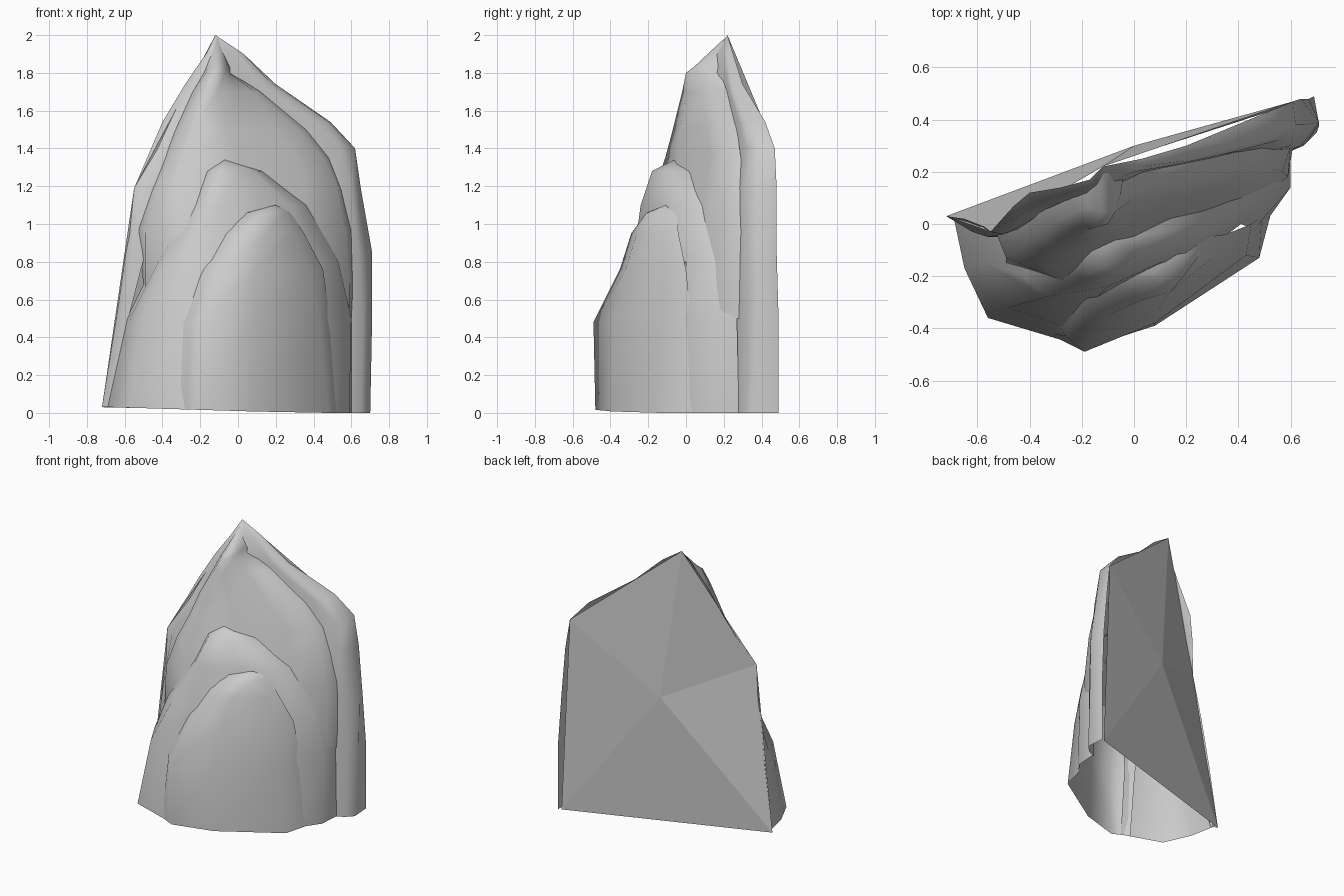
import bpy
import bmesh
from math import radians

# Remove only the default cube
default_cube = bpy.data.objects.get("Cube")
if default_cube:
    bpy.data.objects.remove(default_cube, do_unlink=True)

# One stone colour for the whole boulder
STONE = (0.6, 0.6, 0.6, 1)
stone = bpy.data.materials.new("grey_stone")
stone.use_nodes = True
stone.diffuse_color = STONE
shader = next(node for node in stone.node_tree.nodes if node.type == "BSDF_PRINCIPLED")
shader.inputs["Base Color"].default_value = STONE
shader.inputs["Roughness"].default_value = 0.9


def metres(point):
    """Sections are written in hundredths of a unit."""
    return [value / 100 for value in point]


def finish(mesh_builder, name, smooth):
    """Turn a bmesh into a named stone object, smooth or faceted."""
    mesh = bpy.data.meshes.new(name)
    mesh_builder.to_mesh(mesh)
    mesh_builder.free()
    mesh.materials.append(stone)
    stone_part = bpy.data.objects.new(name, mesh)
    bpy.context.collection.objects.link(stone_part)
    if smooth:
        bpy.ops.object.select_all(action="DESELECT")
        stone_part.select_set(True)
        bpy.context.view_layer.objects.active = stone_part
        bpy.ops.object.shade_smooth_by_angle(angle=radians(80))
    return stone_part


def ground_height(x):
    """The foot of the rock rises slightly towards its right-hand end."""
    return max(0, 1 - x * 0.03)


def layer(name, sections, peak, open_columns=(), open_bands=0):
    """Loft a slab from open sections, running left to right, up to a peak.

    The given columns stay open in the lowest bands, where the next layer covers them.
    """
    builder = bmesh.new()
    rings = []
    for height, outline in sections:
        ring = []
        for x, y in outline:
            z = height if height else ground_height(x)
            ring.append(builder.verts.new(metres((x, y, z))))
        rings.append(ring)

    # Walls between neighbouring sections
    for band, (lower, upper) in enumerate(zip(rings, rings[1:])):
        for i in range(len(lower) - 1):
            if band < open_bands and i in open_columns:
                continue
            builder.faces.new((lower[i], lower[i + 1], upper[i + 1], upper[i]))

    # Crown over the top section, left open at the back
    crown = builder.verts.new(metres(peak))
    for start, end in zip(rings[-1], rings[-1][1:]):
        builder.faces.new((start, end, crown))
    return finish(builder, name, smooth=True)


def fan(name, corners, centre):
    """Faceted plate of triangles meeting at a raised centre."""
    builder = bmesh.new()
    rim = [builder.verts.new(metres(corner)) for corner in corners]
    hub = builder.verts.new(metres(centre))
    for i in range(len(rim)):
        builder.faces.new((rim[i], rim[(i + 1) % len(rim)], hub))
    return finish(builder, name, smooth=False)


# Low rounded lobe at the front
layer("front_lobe", [
    (0, [(-32, -42), (-27, -45), (-20, -48), (8, -39), (48, -13), (53, 6)]),
    (48, [(-31, -36), (-26, -43), (-19, -49), (8, -38), (43, -12), (49, 3)]),
    (76, [(-24, -20), (-19, -28), (-10, -35), (10, -32), (38, -11), (45, 0)]),
    (95, [(-11, -15), (-8, -22), (3, -29), (14, -26), (30, -13), (35, -4)]),
    (106, [(2, -14), (6, -19), (12, -21), (19, -20), (25, -12), (28, -5)]),
], peak=(20, -11, 110))

# Broad shoulder behind the lobe
layer("middle_shoulder", [
    (0, [(-69, 2), (-65, -17), (-56, -36), (-26, -45), (10, -33), (50, 0), (59, 13), (60, 28)]),
    (50, [(-59, 0), (-57, -15), (-48, -32), (-25, -40), (10, -28), (46, -2), (60, 14), (60, 27)]),
    (80, [(-44, -8), (-42, -20), (-34, -28), (-14, -28), (15, -20), (41, 0), (53, 13), (54, 21)]),
    (110, [(-26, -5), (-24, -14), (-20, -21), (-10, -24), (12, -14), (28, -5), (35, 5), (37, 12)]),
    (128, [(-17, -5), (-16, -11), (-13, -16), (-7, -18), (1, -12), (8, -8), (11, -3), (13, 3)]),
], peak=(-7, -6, 134), open_columns=(3, 4), open_bands=2)

# Tall face rising above the shoulder
layer("tall_face", [
    (50, [(-49, 0), (-48, -12), (-38, -26), (0, -18), (40, 5), (59, 18), (60, 28)]),
    (67, [(-50, 0), (-49, -15), (-37, -28), (0, -18), (40, 5), (59, 18), (61, 30)]),
    (97, [(-53, -3), (-49, -13), (-27, -22), (0, -13), (36, 6), (57, 20), (60, 30)]),
    (118, [(-46, 0), (-43, -9), (-30, -17), (0, -8), (36, 10), (53, 21), (55, 30)]),
    (135, [(-39, 4), (-36, -4), (-27, -11), (0, -4), (30, 13), (45, 22), (48, 29)]),
    (150, [(-33, 6), (-31, 0), (-23, -7), (-5, -3), (18, 11), (32, 18), (36, 27)]),
    (170, [(-24, 10), (-22, 5), (-18, -2), (-11, 0), (-1, 9), (9, 15), (12, 22)]),
    (180, [(-18, 12), (-17, 6), (-14, 1), (-10, 0), (-7, 5), (-5, 11), (-4, 18)]),
    (183, [(-17, 14), (-16, 9), (-13, 5), (-10, 4), (-7, 7), (-5, 12), (-4, 19)]),
], peak=(-11, 20, 198), open_columns=(2, 3), open_bands=2)

# Rear slab carrying the summit
layer("rear_slab", [
    (0, [(-72, 3), (-70, 2), (-67, 1), (0, 10), (58, 27), (65, 30), (70, 35), (69, 49)]),
    (50, [(-65, 2), (-62, -3), (-58, -4), (0, 10), (58, 27), (66, 31), (71, 38), (69, 49)]),
    (85, [(-60, 0), (-56, -5), (-49, -5), (0, 8), (55, 27), (64, 30), (71, 39), (67, 48)]),
    (119, [(-55, -3), (-50, -4), (-42, -1), (0, 10), (49, 27), (60, 30), (65, 38), (64, 48)]),
    (140, [(-46, 7), (-42, 4), (-35, 4), (0, 12), (38, 27), (55, 32), (62, 38), (61, 47)]),
    (154, [(-40, 12), (-36, 8), (-28, 7), (-3, 13), (25, 24), (40, 28), (48, 32), (49, 42)]),
    (174, [(-28, 14), (-25, 12), (-20, 10), (-8, 13), (4, 20), (12, 22), (18, 24), (20, 30)]),
    (190, [(-17, 17), (-16, 16), (-13, 15), (-10, 15), (-5, 18), (0, 20), (3, 22), (3, 25)]),
], peak=(-12, 22, 200), open_columns=(2, 3), open_bands=5)

# Plain five-sided back
fan("back_plate", [(-72, 3, 3), (-55, -3, 119), (-12, 22, 200), (61, 47, 140), (67, 48, 0)],
    centre=(0, 30, 93))
